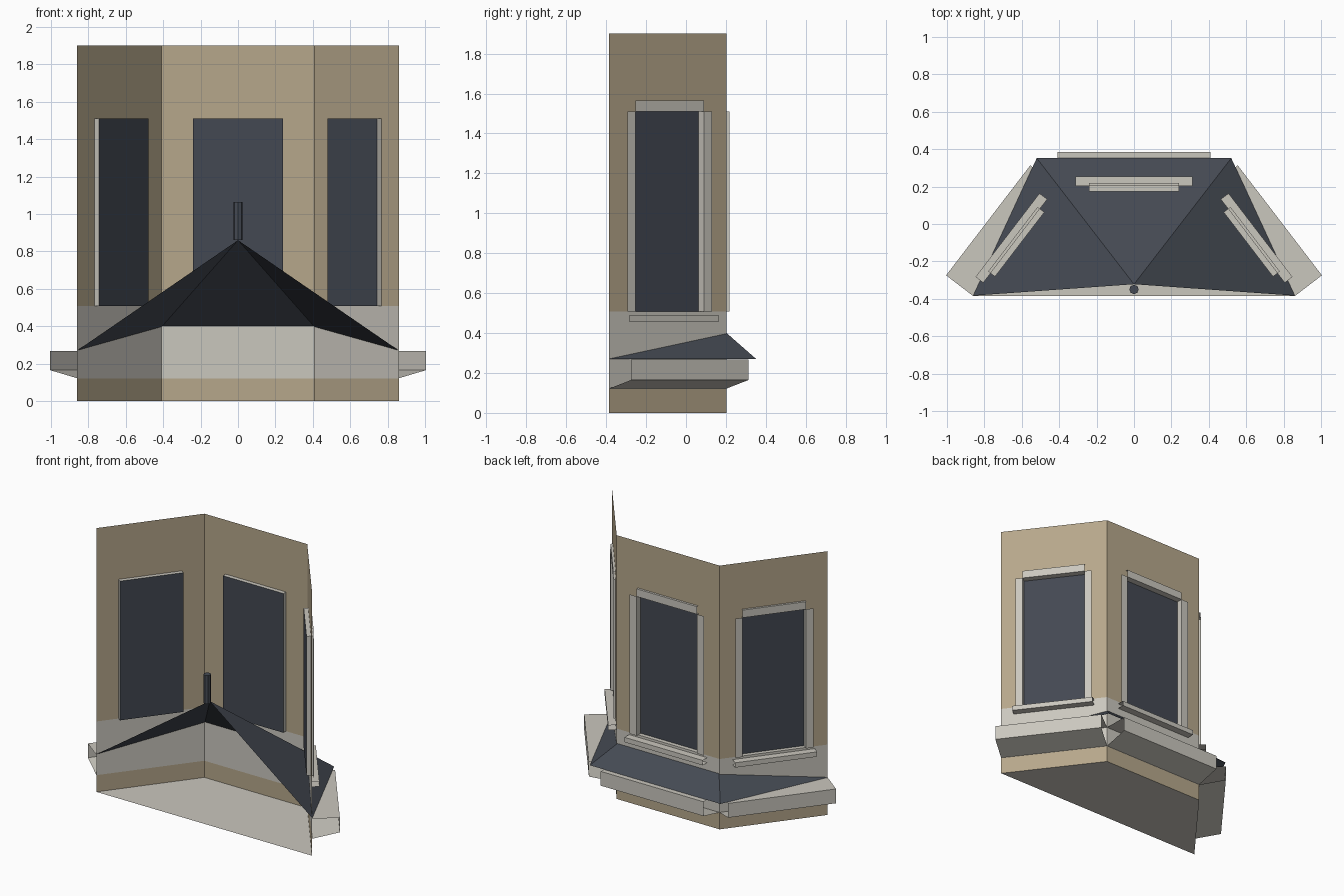
import bpy, bmesh, math
from mathutils import Vector

if "Cube" in bpy.data.objects:
    bpy.data.objects.remove(bpy.data.objects["Cube"])


def material(name, r, g, b):
    m = bpy.data.materials.new(name)
    lin = [((c / 255 + 0.055) / 1.055) ** 2.4 for c in (r, g, b)]
    m.diffuse_color = (*lin, 1)
    m.use_nodes = True
    m.node_tree.nodes["Principled BSDF"].inputs["Base Color"].default_value = m.diffuse_color
    return m


TAN = material("tan_wall", 182, 167, 139)
STONE = material("pale_stone", 202, 199, 190)
SLATE = material("dark_slate", 69, 74, 83)
GLASS = material("dark_glass", 67, 72, 82)


def make(name, quads, *mats, rule=None):
    """Mesh object from lists of corner points; rule(centre) picks the material."""
    bm = bmesh.new()
    for q in quads:
        f = bm.faces.new([bm.verts.new(p) for p in q])
        if rule:
            f.material_index = rule(f.calc_center_median())
    bmesh.ops.remove_doubles(bm, verts=bm.verts, dist=0.0005)
    me = bpy.data.meshes.new(name)
    bm.to_mesh(me)
    bm.free()
    for m in mats:
        me.materials.append(m)
    ob = bpy.data.objects.new(name, me)
    bpy.context.collection.objects.link(ob)
    return ob


# Plan of the bay: three outward walls, open at the front
PLAN = [(0.86, -0.385), (0.41, 0.203), (-0.41, 0.203), (-0.86, -0.385)]
Z_ROWS = [0, 0.12, 0.507, 1.51, 1.9]
SILL_Z, HEAD_Z = Z_ROWS[2], Z_ROWS[3]
RECESS, TRIM = -0.03, 0.016


def build_side(tag, a, b):
    a, b = Vector((*a, 0)), Vector((*b, 0))
    length = (b - a).length
    along = (b - a).normalized()
    out = Vector((along.y, -along.x, 0))

    def at(s, n, z):
        return a + along * s + out * n + Vector((0, 0, z))

    def sweep_along(profile, s0, s1):
        return [[at(s0, *p), at(s0, *q), at(s1, *q), at(s1, *p)]
                for p, q in zip(profile, profile[1:])]

    def sweep_up(profile, z0, z1):
        return [[at(*p, z0), at(*q, z0), at(*q, z1), at(*p, z1)]
                for p, q in zip(profile, profile[1:])]

    mid, half = length / 2, length * 0.293
    left, right = mid - half, mid + half

    # Wall with a window opening and a stone band below it
    cols = [0, left, right, length]
    wall = [[at(cols[i], 0, Z_ROWS[j]), at(cols[i + 1], 0, Z_ROWS[j]),
             at(cols[i + 1], 0, Z_ROWS[j + 1]), at(cols[i], 0, Z_ROWS[j + 1])]
            for i in range(3) for j in range(4) if (i, j) != (1, 2)]
    make(tag + "_wall", wall, TAN, STONE,
         rule=lambda c: int(Z_ROWS[1] < c.z < Z_ROWS[2]))

    # Recessed glass
    make(tag + "_glass", sweep_up([(left, RECESS), (right, RECESS)], SILL_Z, HEAD_Z), GLASS)

    # Jambs, header and recess floor
    jamb = length * 0.067
    frame = sweep_up([(left - jamb, TRIM), (left, TRIM), (left, RECESS)], SILL_Z, HEAD_Z)
    frame += sweep_up([(right, RECESS), (right, TRIM), (right + jamb, TRIM)], SILL_Z, HEAD_Z)
    frame += sweep_along([(0, 1.565), (TRIM, 1.565), (TRIM, HEAD_Z), (RECESS, HEAD_Z)],
                         left, right)
    frame += sweep_along([(0, SILL_Z), (RECESS, SILL_Z)], left, right)
    make(tag + "_window_frame", frame, STONE)

    # Projecting sill
    reach = length * 0.38
    make(tag + "_sill",
         sweep_along([(0, 0.49), (0.052, 0.49), (0.052, 0.455), (0, 0.455)],
                     mid - reach, mid + reach), STONE)

    # Cornice with sloped underside
    make(tag + "_cornice",
         sweep_along([(0, 0.268), (0.182, 0.268), (0.182, 0.165), (0, 0.122)], 0, length),
         STONE)


for tag, i in (("right", 0), ("back", 1), ("left", 2)):
    build_side(tag, PLAN[i], PLAN[i + 1])

# Base slab
make("base", [[(x, y, 0) for x, y in PLAN]], STONE)

# Hipped roof skirt, open at the front
apex = (0, -0.322, 0.86)
eaves = [(0.86, -0.383, 0.27), (0.52, 0.352, 0.27), (-0.52, 0.352, 0.27), (-0.86, -0.383, 0.27)]
make("roof", [[p, q, apex] for p, q in zip(eaves, eaves[1:])], SLATE)

# Finial post
bpy.ops.mesh.primitive_cylinder_add(vertices=8, radius=0.025, depth=0.205,
                                    location=(0, -0.35, 0.9625))
finial = bpy.context.object
finial.name = "finial"
finial.data.materials.append(SLATE)
